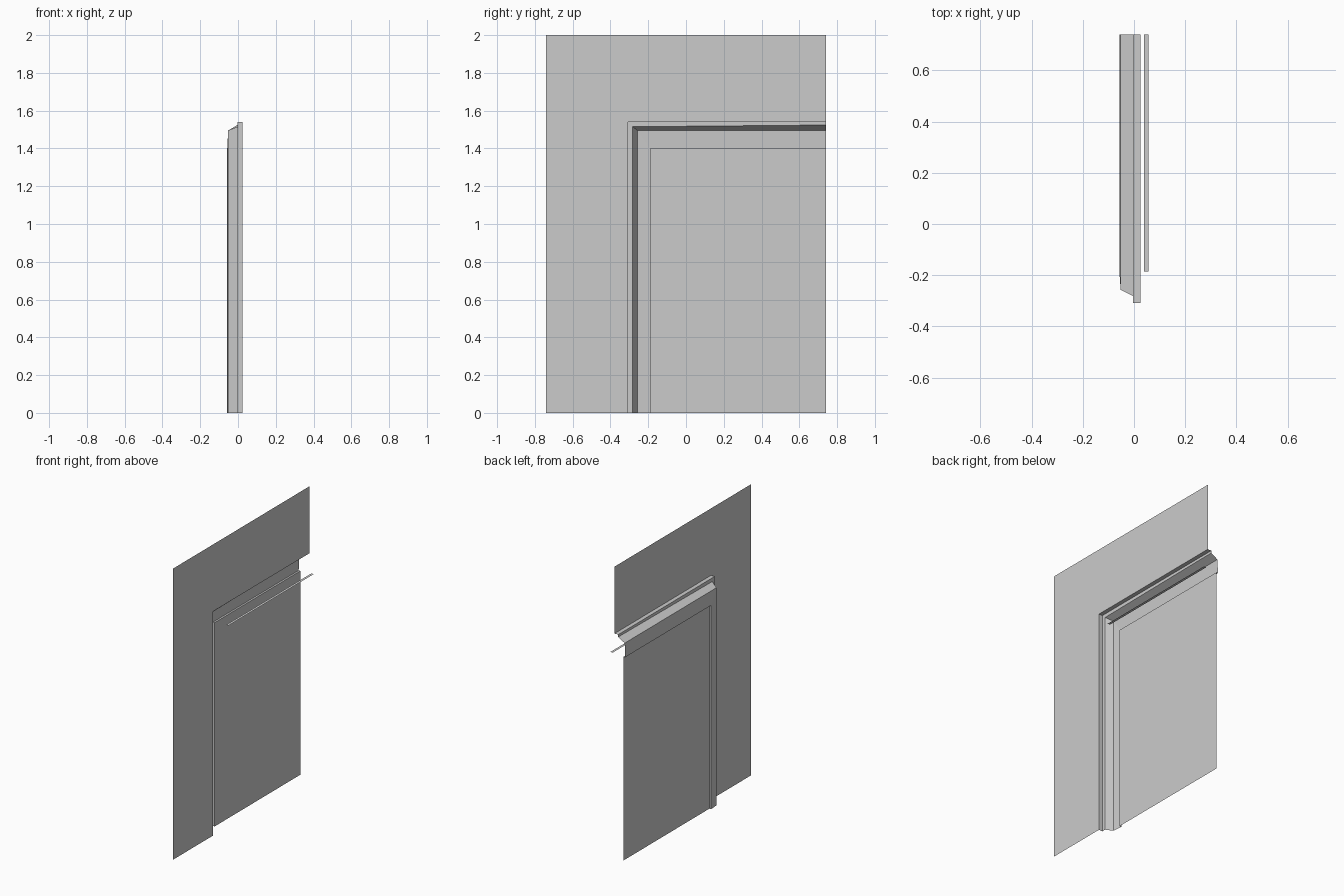
import bpy

if "Cube" in bpy.data.objects:
    bpy.data.objects.remove(bpy.data.objects["Cube"])

Y_END = 0.74


def make_object(name, verts, faces):
    mesh = bpy.data.meshes.new(name)
    mesh.from_pydata(verts, [], faces)
    mesh.update()
    obj = bpy.data.objects.new(name, mesh)
    bpy.context.collection.objects.link(obj)
    return obj


def sweep(name, profile):
    """Run a profile up the jamb, mitre the corner, and along the head.
    Each profile point is (x, jamb y, head z at corner, head z at far end)."""
    verts, faces = [], []
    for x, y, z, z_far in profile:
        verts += [(x, y, 0), (x, y, z), (x, Y_END, z_far)]
    for i in range(len(profile) - 1):
        a, b = 3 * i, 3 * i + 3
        for k in (0, 1):
            faces.append((a + k, b + k, b + k + 1, a + k + 1))
    return make_object(name, verts, faces)


WALL_X, DOOR_X = 0.025, -0.044
outer = (WALL_X, -0.308, 1.54, 1.54)
inner = (DOOR_X, -0.19, 1.40, 1.40)

# thin wall around the opening
sweep("wall", [(WALL_X, -Y_END, 2.0, 2.0), outer])

# recessed casing: step, flat, bevel, slightly tilted face, reveal
sweep("door_casing", [
    outer,
    (-0.003, -0.308, 1.54, 1.54),
    (-0.003, -0.282, 1.515, 1.524),
    (-0.052, -0.257, 1.495, 1.495),
    (-0.057, -0.19, 1.40, 1.40),
    inner,
])

# flat door panel
make_object("door_panel",
            [(DOOR_X, -0.19, 0), (DOOR_X, Y_END, 0),
             (DOOR_X, Y_END, 1.40), (DOOR_X, -0.19, 1.40)],
            [(0, 1, 2, 3)])

# thin strip standing proud at the head of the door
make_object("head_strip",
            [(0.039, -0.185, 1.405), (0.057, -0.185, 1.405),
             (0.057, Y_END, 1.405), (0.039, Y_END, 1.405)],
            [(0, 1, 2, 3)])
